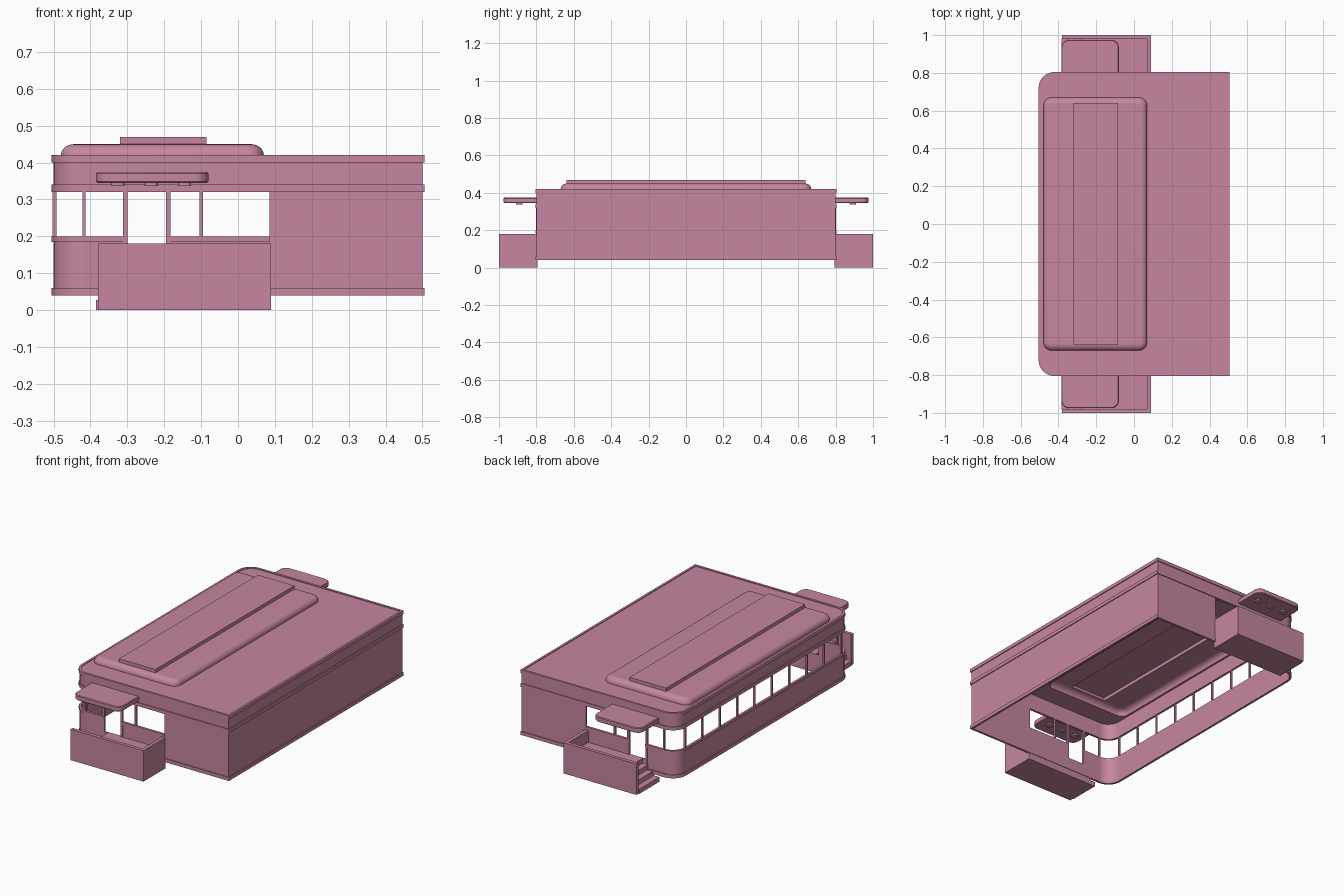
import bpy, bmesh, math

if "Cube" in bpy.data.objects:
    bpy.data.objects.remove(bpy.data.objects["Cube"])

mat = bpy.data.materials.new("rose_paint")
mat.diffuse_color = (0.57, 0.24, 0.36, 1)
mat.use_nodes = True
mat.node_tree.nodes["Principled BSDF"].inputs["Base Color"].default_value = mat.diffuse_color
N = 8  # segments per rounded corner


def finish(name, bm, mirror=False):
    bmesh.ops.remove_doubles(bm, verts=bm.verts, dist=1e-5)
    me = bpy.data.meshes.new(name)
    bm.to_mesh(me)
    bm.free()
    me.materials.append(mat)
    me.shade_smooth()
    me.set_sharp_from_angle(angle=math.radians(30))
    ob = bpy.data.objects.new(name, me)
    bpy.context.collection.objects.link(ob)
    if mirror:
        ob.modifiers.new("mirror_y", 'MIRROR').use_axis = (False, True, False)
    return ob


def arc(cx, cy, r, a0):
    return [(cx + r * math.cos(a0 + i * math.pi / 2 / N), cy + r * math.sin(a0 + i * math.pi / 2 / N))
            for i in range(N + 1)]


def rrect(x0, x1, y0, y1, radii, d=0.0):
    """Rounded rectangle, anticlockwise; radii: -x-y, +x-y, +x+y, -x+y; inset by d."""
    x0, x1, y0, y1 = x0 + d, x1 - d, y0 + d, y1 - d
    a, b, c, e = [max(r - d, 0) if r else 0 for r in radii]
    h = math.pi / 2
    return (arc(x0 + a, y0 + a, a, 2 * h) + arc(x1 - b, y0 + b, b, 3 * h)
            + arc(x1 - c, y1 - c, c, 0) + arc(x0 + e, y1 - e, e, h))


def loft(name, loops, closed=False, caps=(False, False), mirror=False, strip=False):
    """Skin between (points, z) loops; strip leaves the loops open-ended."""
    bm = bmesh.new()
    vs = [[bm.verts.new((x, y, z)) for x, y in pts] for pts, z in loops]
    pairs = list(zip(vs, vs[1:])) + ([(vs[-1], vs[0])] if closed else [])
    n = len(vs[0])
    for a, b in pairs:
        for i in range(n - 1 if strip else n):
            j = (i + 1) % n
            bm.faces.new((a[i], a[j], b[j], b[i]))
    if strip:
        bm.faces.new([v[0] for v in vs])
        bm.faces.new([v[-1] for v in reversed(vs)])
    if caps[0]:
        bm.faces.new(vs[0][::-1])
    if caps[1]:
        bm.faces.new(vs[-1])
    return finish(name, bm, mirror)


def boxes(name, items, mirror=False):
    bm = bmesh.new()
    for x0, x1, y0, y1, z0, z1 in items:
        vs = bmesh.ops.create_cube(bm, size=1)["verts"]
        for v in vs:
            v.co = (x1 if v.co.x > 0 else x0, y1 if v.co.y > 0 else y0, z1 if v.co.z > 0 else z0)
    return finish(name, bm, mirror)


R = 0.08
T = 0.008


def body(d):
    return rrect(-0.5, 0.5, -0.8, 0.8, (R, 0, 0, R), d)


def ring(name, z0, z1, out, inn):
    loft(name, [(body(-out), z0), (body(-out), z1), (body(inn), z1), (body(inn), z0)], closed=True)


# Upper wall band, trims and parapet run all the way round
ring("upper_wall", 0.32, 0.42, 0, T)
ring("window_head_trim", 0.32, 0.34, 0.005, 0)
ring("parapet_trim", 0.40, 0.42, 0.005, 0)
ring("base_trim", 0.04, 0.06, 0.005, 0)

# Front and back walls, with door gap and window strip
yo, yi = -0.8, -0.8 + T
boxes("side_walls", [(-0.42, -0.3, yo, yi, 0.04, 0.2), (-0.195, 0.085, yo, yi, 0.04, 0.2),
                     (0.085, 0.5, yo, yi, 0.04, 0.32), (-0.3, -0.195, yo, yi, 0.04, 0.11)], True)
boxes("side_window_posts", [(x - w, x + w, yo - 0.003, yi, z, 0.32) for x, w, z in
                            ((-0.418, 0.004, 0.2), (-0.306, 0.006, 0.04),
                             (-0.189, 0.006, 0.04), (-0.1, 0.005, 0.2))], True)
boxes("side_sill_trim", [(-0.42, -0.3, yo - 0.005, yo, 0.185, 0.2),
                         (-0.195, 0.085, yo - 0.005, yo, 0.185, 0.2)], True)
boxes("right_wall", [(0.5 - T, 0.5, -0.8 + T, 0.8 - T, 0.04, 0.32)])

# Left wall: low wall, sill and evenly spaced window posts
boxes("left_wall", [(-0.5, -0.5 + T, -0.72, 0.72, 0.04, 0.2)])
boxes("left_sill_trim", [(-0.505, -0.5, -0.72, 0.72, 0.185, 0.2)])
boxes("left_window_posts", [(-0.503, -0.5 + T, y - 0.004, y + 0.004, 0.2, 0.32)
                            for y in [-0.72 + 0.16 * i for i in range(10)]])


# Rounded corner walls
def corner(name, z0, z1, out, inn):
    a = arc(-0.5 + R, -0.8 + R, R + out, math.pi)
    b = arc(-0.5 + R, -0.8 + R, R - inn, math.pi)
    loft(name, [(a, z0), (a, z1), (b, z1), (b, z0)], closed=True, strip=True, mirror=True)


corner("corner_wall", 0.04, 0.2, 0, T)
corner("corner_sill_trim", 0.185, 0.2, 0.005, 0)


# Roof skin: flat deck rising into a soft hump, with a raised strip on top
def hump(d):
    return rrect(-0.48, 0.07, -0.67, 0.67, (0.045,) * 4, d)


strip_outline = rrect(-0.32, -0.085, -0.64, 0.64, (0,) * 4)
roof = [(body(T), 0.416), (hump(0), 0.416)]
for i in range(7):
    t = i * math.pi / 12
    roof.append((hump(0.035 * (1 - math.cos(t))), 0.42 + 0.03 * math.sin(t)))
# the strip reaches almost to the hump's ends
roof += [(strip_outline, 0.45), (strip_outline, 0.47)]
loft("roof", roof, caps=(False, True))

# Canopies over both doors, with small lamps underneath


def canopy(d):
    return rrect(-0.385, -0.08, -0.975, -0.795, (0.04, 0.04, 0, 0), d)


loft("door_canopy", [(canopy(0.004), 0.345), (canopy(0), 0.349), (canopy(0), 0.371), (canopy(0.004), 0.375)],
     caps=(True, True), mirror=True)
for k, x in enumerate((-0.325, -0.235, -0.145)):
    lamp = rrect(x - 0.018, x + 0.018, -0.91, -0.874, (0.012,) * 4)
    loft(f"canopy_lamp_{k + 1}", [(lamp, 0.337), (lamp, 0.346)], caps=(True, True), mirror=True)

# Entrance porches: parapet walls, landing and steps climbing from the left
boxes("porch_walls", [(-0.38, 0.09, -1.0, -0.98, 0, 0.18), (0.07, 0.09, -0.98, -0.795, 0, 0.18)], True)
boxes("porch_landing", [(-0.28, 0.07, -0.98, -0.795, 0, 0.11)], True)
boxes("porch_steps", [(-0.385 + 0.035 * i, -0.35 + 0.035 * i, -0.98, -0.795, 0, 0.0275 * (i + 1))
                      for i in range(3)], True)
